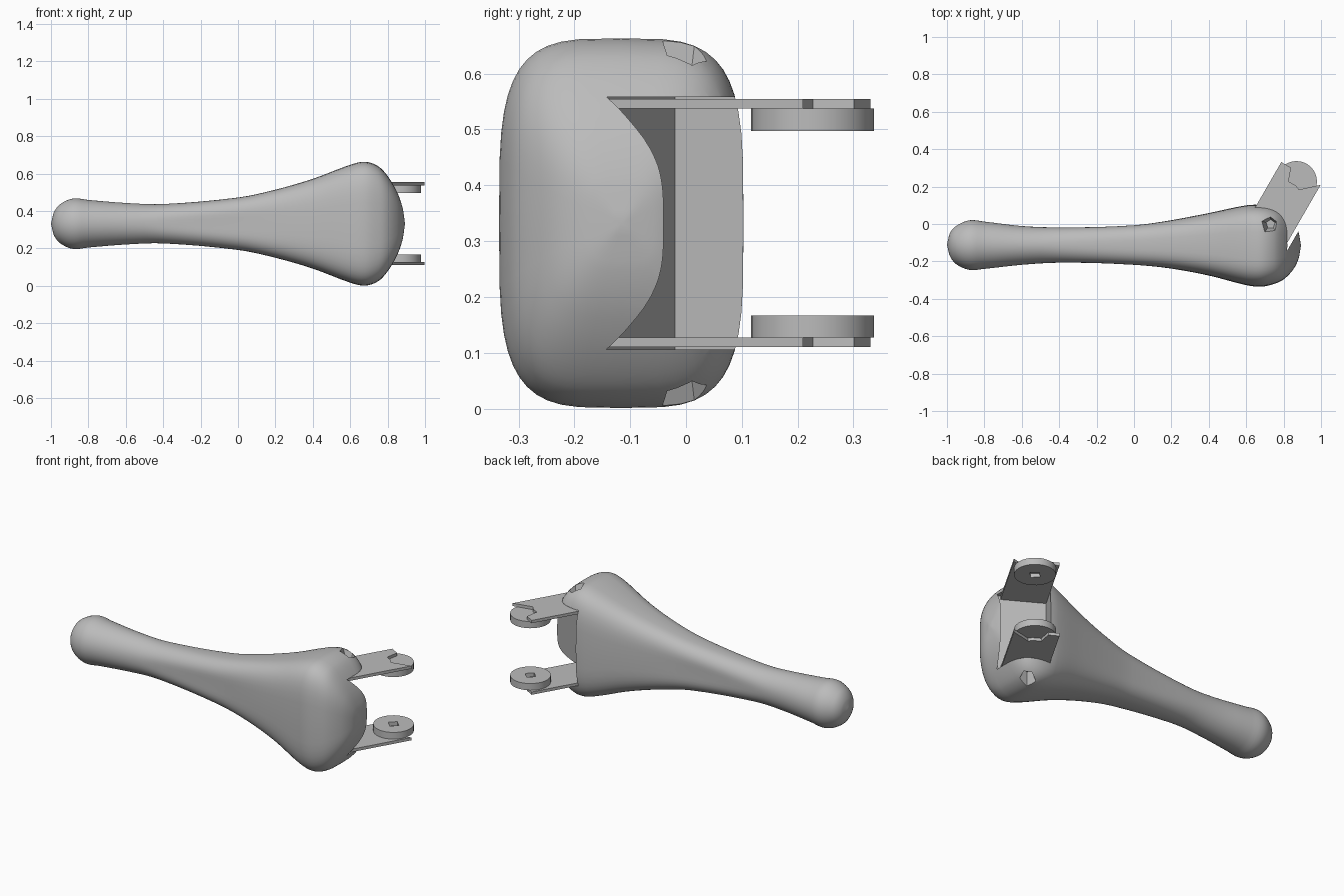
import bpy, bmesh, math
from mathutils import Vector, Matrix

cube = bpy.data.objects.get("Cube")
if cube:
    bpy.data.objects.remove(cube, do_unlink=True)

grey = bpy.data.materials.new("plain grey")
grey.use_nodes = True
grey.diffuse_color = (0.5, 0.5, 0.5, 1)
grey.node_tree.nodes["Principled BSDF"].inputs["Base Color"].default_value = grey.diffuse_color

MID = 0.332                          # mirror height of the whole part
CORNER = Vector((0.585, -0.02))      # inner corner of the slot
ACROSS = Vector((0.866, -0.5))       # across the arms
ALONG = Vector((0.5, 0.866))         # along the arms


def place(u, v):
    return CORNER + ACROSS * u + ALONG * v


def finish(name, bm):
    bmesh.ops.recalc_face_normals(bm, faces=bm.faces)
    mesh = bpy.data.meshes.new(name)
    bm.to_mesh(mesh)
    bm.free()
    mesh.materials.append(grey)
    obj = bpy.data.objects.new(name, mesh)
    bpy.context.collection.objects.link(obj)
    return obj


def activate(obj):
    bpy.ops.object.select_all(action='DESELECT')
    obj.select_set(True)
    bpy.context.view_layer.objects.active = obj


def prism(name, outline, low, high):
    bm = bmesh.new()
    face = bm.faces.new([bm.verts.new((p.x, p.y, low)) for p in outline])
    top = bmesh.ops.extrude_face_region(bm, geom=[face])["geom"]
    moved = [g for g in top if isinstance(g, bmesh.types.BMVert)]
    bmesh.ops.translate(bm, verts=moved, vec=(0, 0, high - low))
    return finish(name, bm)


def cone(name, sides, r_low, r_high, centre, low, high):
    bm = bmesh.new()
    bmesh.ops.create_cone(bm, cap_ends=True, segments=sides, radius1=r_low, radius2=r_high,
                          depth=high - low,
                          matrix=Matrix.Translation((centre.x, centre.y, (low + high) / 2)))
    return finish(name, bm)


def cut(obj, cutter):
    mod = obj.modifiers.new("cut", 'BOOLEAN')
    mod.operation, mod.solver, mod.object = 'DIFFERENCE', 'EXACT', cutter
    activate(obj)
    bpy.ops.object.modifier_apply(modifier=mod.name)
    bpy.data.objects.remove(cutter, do_unlink=True)


def smooth(obj):
    activate(obj)
    bpy.ops.object.shade_smooth_by_angle(angle=math.radians(35))


def flip(low, high, upper):
    return (2 * MID - high, 2 * MID - low) if upper else (low, high)


# Lever body: stations of x, half height, front y, back y
STATIONS = [
    (-1, 0, -.11, -.11), (-.985, .06, -.17, -.05), (-.95, .105, -.215, -.01),
    (-.88, .135, -.245, .02), (-.8, .127, -.24, .013), (-.6, .111, -.219, -.01),
    (-.4, .105, -.21, -.015), (0, .14, -.225, .0), (.2, .182, -.243, .025),
    (.4, .24, -.277, .06), (.6, .315, -.327, .1), (.68, .331, -.335, .102),
    (.75, .307, -.32, .09), (.8, .255, -.296, .065), (.85, .17, -.245, .015),
    (.88, .085, -.185, -.045), (.893, 0, -.115, -.115)]
SIDES, STEPS = 48, 4


def spline(i, t):
    n = len(STATIONS) - 1
    a, b, c, d = (STATIONS[min(max(k, 0), n)] for k in range(i - 1, i + 3))
    out = []
    h = c[0] - b[0]
    for p, q, r, s in zip(a, b, c, d):
        m0 = (r - p) / (c[0] - a[0]) * h
        m1 = (s - q) / (d[0] - b[0]) * h
        out.append(q * (1 + 2 * t) * (1 - t) ** 2 + m0 * t * (1 - t) ** 2
                   + r * t * t * (3 - 2 * t) + m1 * t * t * (t - 1))
    return out


def section(bm, x, half, front, back):
    wide = min(max((x + 0.5) / 1.1, 0), 1)
    power = 2 / (2 + 1.8 * wide)                       # round grip, boxy head
    pinch = 0.07 * math.exp(-((x + 0.1) / 0.35) ** 2)  # shallow side groove
    ring = []
    for k in range(SIDES):
        a = 2 * math.pi * k / SIDES
        c, s = math.cos(a), math.sin(a)
        y = math.copysign(abs(c) ** power, c) * (1 - pinch * math.exp(-(s / 0.35) ** 2))
        z = math.copysign(abs(s) ** power, s)
        ring.append(bm.verts.new((x, (front + back) / 2 + y * (back - front) / 2, MID + z * half)))
    return ring


bm = bmesh.new()
rings = [section(bm, *spline(i, j / STEPS)) for i in range(len(STATIONS) - 1)
         for j in range(STEPS) if i + j > 0]
for r0, r1 in zip(rings, rings[1:]):
    for k in range(SIDES):
        n = (k + 1) % SIDES
        bm.faces.new((r0[k], r0[n], r1[n], r1[k]))
for ring, end in ((rings[0], STATIONS[0]), (rings[-1], STATIONS[-1])):
    tip = bm.verts.new((end[0], end[2], MID))
    for k in range(SIDES):
        bm.faces.new((ring[k], ring[(k + 1) % SIDES], tip))
body = finish("lever_body", bm)

# Slot between the arms and the two pivot dimples
slot = [place(u, v) for u, v in ((0, 0), (.264, 0), (.264, .6), (0, .6))]
cut(body, prism("slot_cutter", slot, .106, 2 * MID - .106))
pivot = Vector((.73, .0))
cut(body, cone("upper_dimple_cutter", 5, .025, .06, pivot, .59, .68))
cut(body, cone("lower_dimple_cutter", 5, .06, .025, pivot, 2 * MID - .68, 2 * MID - .59))
smooth(body)

# Arms with a broken notch at the end, each carrying a disc with a square recess
ARM = [(0, 0), (.243, 0), (.243, .405), (.155, .325), (.13, .335), (.085, .335),
       (.06, .405), (0, .405)]
hub = place(.122, .355)
for side, upper in (("lower", False), ("upper", True)):
    prism(side + "_arm", [place(u, v) for u, v in ARM], *flip(.11, .127, upper))
    disc = cone(side + "_disc", 32, .11, .11, hub, *flip(.127, .167, upper))
    cut(disc, cone("recess_cutter", 4, .035, .035, hub, *flip(.145, .2, upper)))
    smooth(disc)
